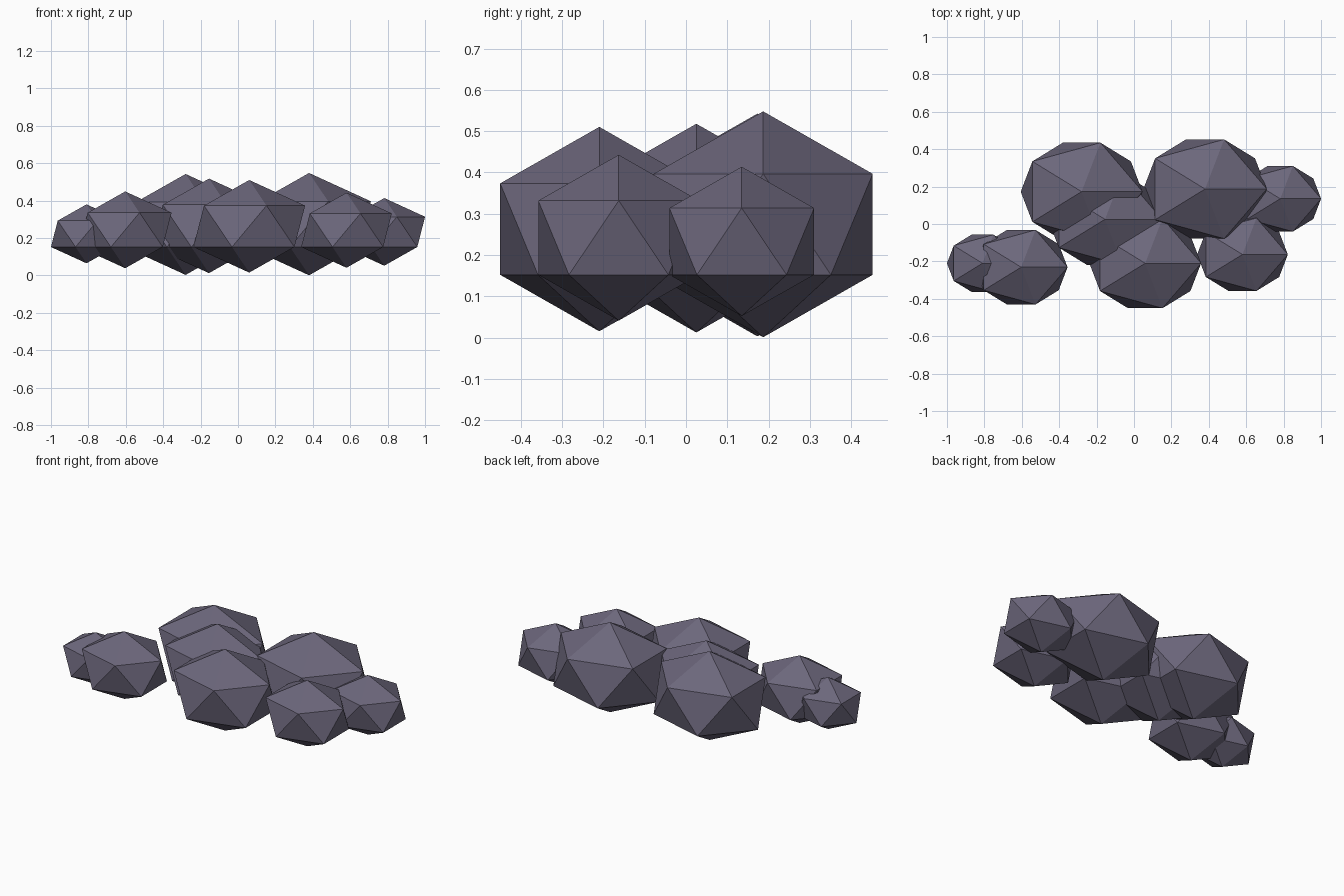
import bpy

if "Cube" in bpy.data.objects:
    bpy.data.objects.remove(bpy.data.objects["Cube"])

# Storm-grey cloud colour
mat = bpy.data.materials.new("cloud_grey")
mat.diffuse_color = (0.15, 0.135, 0.2, 1)
mat.use_nodes = True
mat.node_tree.nodes["Principled BSDF"].inputs["Base Color"].default_value = mat.diffuse_color

BASE_RING = 0.152          # every puff's lower ring of corners sits at this height
SQUASH_Y, SQUASH_Z = 0.845, 0.741


def puff(name, x, y, r):
    """Flattened 20-sided puff resting on the shared base height."""
    rz = r * SQUASH_Z
    bpy.ops.mesh.primitive_ico_sphere_add(
        subdivisions=1, radius=1, location=(x, y, BASE_RING + 0.4472 * rz))
    ob = bpy.context.object
    ob.name = name
    ob.scale = (r, r * SQUASH_Y, rz)
    bpy.ops.object.transform_apply(location=False, rotation=False, scale=True)
    ob.data.materials.append(mat)


# Puffs: x, y, radius
for name, x, y, r in [
    ("puff_back_right", 0.38, 0.187, 0.369),
    ("puff_back_left", -0.28, 0.173, 0.364),
    ("puff_front_centre", 0.06, -0.21, 0.334),
    ("puff_core", -0.155, 0.025, 0.341),
    ("puff_front_left", -0.603, -0.231, 0.277),
    ("puff_front_right", 0.58, -0.163, 0.271),
    ("puff_right_tip", 0.782, 0.135, 0.244),
    ("puff_left_tip", -0.81, -0.21, 0.2126),
]:
    puff(name, x, y, r)
